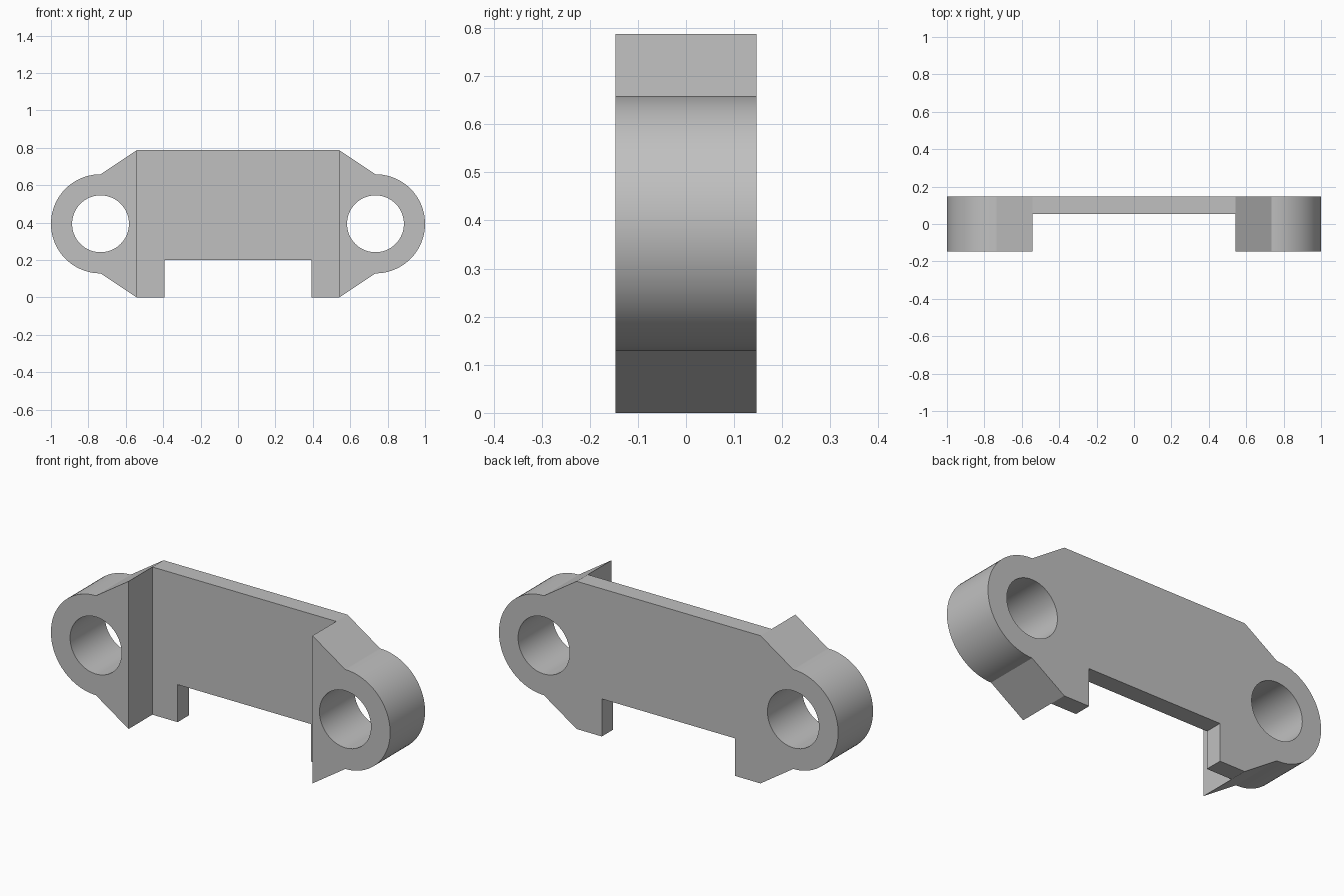
import bpy, bmesh
from math import sin, cos, pi, radians

cube = bpy.data.objects.get("Cube")
if cube:
    bpy.data.objects.remove(cube, do_unlink=True)

HALF_DEPTH = 0.147
HEIGHT = 0.787
MID = HEIGHT / 2
LUG_X, LUG_R, HOLE_R = 0.735, 0.265, 0.152
SHOULDER_X, FOOT_X = 0.542, 0.393
NOTCH_Z, PLATE_FRONT = 0.2, 0.053

grey = bpy.data.materials.new("plain_grey")
grey.use_nodes = True
colour = (0.53, 0.53, 0.53, 1)
grey.diffuse_color = colour
grey.node_tree.nodes["Principled BSDF"].inputs["Base Color"].default_value = colour


def prism(name, outline, y0, y1):
    """Extrude an x-z outline from y0 to y1."""
    bm = bmesh.new()
    face = bm.faces.new([bm.verts.new((x, y0, z)) for x, z in outline])
    ext = bmesh.ops.extrude_face_region(bm, geom=[face], use_keep_orig=True)
    moved = [v for v in ext["geom"] if isinstance(v, bmesh.types.BMVert)]
    bmesh.ops.translate(bm, verts=moved, vec=(0, y1 - y0, 0))
    bmesh.ops.recalc_face_normals(bm, faces=bm.faces)
    mesh = bpy.data.meshes.new(name)
    bm.to_mesh(mesh)
    bm.free()
    mesh.materials.append(grey)
    obj = bpy.data.objects.new(name, mesh)
    bpy.context.collection.objects.link(obj)
    return obj


def arc(cx, radius, start, end, steps):
    angles = [start + (end - start) * i / steps for i in range(steps + 1)]
    return [(cx + radius * cos(a), MID + radius * sin(a)) for a in angles]


# Bracket outline: right half from bottom to top, then mirrored
half = [(FOOT_X, NOTCH_Z), (FOOT_X, 0), (SHOULDER_X, 0)]
half += arc(LUG_X, LUG_R, -pi / 2, pi / 2, 40)
half.append((SHOULDER_X, HEIGHT))
outline = half + [(-x, z) for x, z in reversed(half)]
bracket = prism("bracket", outline, -HALF_DEPTH, HALF_DEPTH)

# Cutters: front recess and the two bolt holes
recess = [(-SHOULDER_X, -1), (SHOULDER_X, -1), (SHOULDER_X, 2), (-SHOULDER_X, 2)]
cutters = [prism("recess_cutter", recess, -1, PLATE_FRONT)]
for side, name in ((1, "left"), (-1, "right")):
    ring = arc(side * LUG_X, HOLE_R, 0, 2 * pi, 64)[:-1]
    cutters.append(prism(name + "_hole_cutter", ring, -1, 1))

bpy.ops.object.select_all(action="DESELECT")
bpy.context.view_layer.objects.active = bracket
bracket.select_set(True)
for cutter in cutters:
    mod = bracket.modifiers.new(cutter.name, "BOOLEAN")
    mod.operation = "DIFFERENCE"
    mod.solver = "EXACT"
    mod.object = cutter
    bpy.ops.object.modifier_apply(modifier=mod.name)
    bpy.data.objects.remove(cutter, do_unlink=True)

# Smooth round walls, crisp corners
bpy.ops.object.shade_smooth_by_angle(angle=radians(20))
